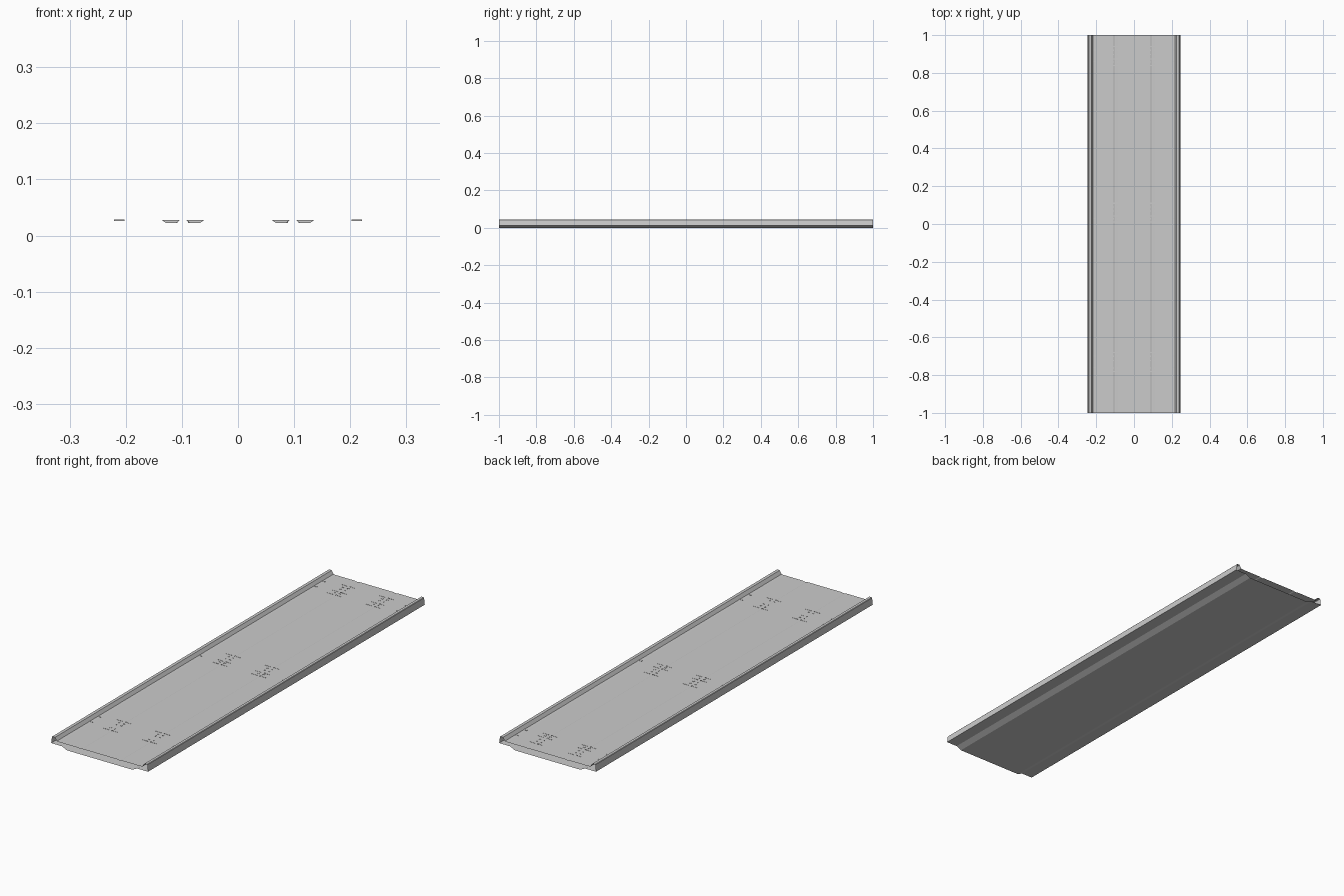
import bpy, bmesh

if "Cube" in bpy.data.objects:
    bpy.data.objects.remove(bpy.data.objects["Cube"])

def make_object(name, bm):
    mesh = bpy.data.meshes.new(name)
    bm.to_mesh(mesh)
    bm.free()
    ob = bpy.data.objects.new(name, mesh)
    bpy.context.collection.objects.link(ob)
    return ob

def mirrored(half):
    # right half listed from centre outwards -> full profile, left to right
    return [(-x, z) for x, z in reversed(half)] + half

def extrude_sheet(name, profile, y0=-1.0, y1=1.0, flip=False):
    bm = bmesh.new()
    a = [bm.verts.new((x, y0, z)) for x, z in profile]
    b = [bm.verts.new((x, y1, z)) for x, z in profile]
    for i in range(len(profile) - 1):
        f = bm.faces.new((a[i], a[i + 1], b[i + 1], b[i]))
        if flip:
            f.normal_flip()
    return make_object(name, bm)

def add_plate(bm, x0, x1, y, depth, z0, z1, taper=0.0):
    # small pressed plate, narrower at the bottom
    lo = [bm.verts.new((x, yy, z0)) for x, yy in (
        (x0 + taper, y - depth / 2), (x1 - taper, y - depth / 2),
        (x1 - taper, y + depth / 2), (x0 + taper, y + depth / 2))]
    hi = [bm.verts.new((x, yy, z1)) for x, yy in (
        (x0, y - depth / 2), (x1, y - depth / 2),
        (x1, y + depth / 2), (x0, y + depth / 2))]
    bm.faces.new(lo[::-1])
    bm.faces.new(hi)
    for i in range(4):
        j = (i + 1) % 4
        bm.faces.new((lo[i], lo[j], hi[j], hi[i]))

# deck with two shallow grooves, raised rims and outer flanges
extrude_sheet("deck_and_rims", mirrored([
    (0.088, 0.027), (0.092, 0.025), (0.104, 0.025), (0.108, 0.027),
    (0.205, 0.027), (0.217, 0.028), (0.226, 0.043), (0.229, 0.044),
    (0.239, 0.044), (0.241, 0.042), (0.245, 0.012)]))

# underside shell with a shallow lowered middle
extrude_sheet("underside", mirrored([
    (0.165, 0.0), (0.19, 0.012), (0.245, 0.012)]), flip=True)

# pressed slot plates, three groups along the deck on each side
bm = bmesh.new()
for top, rows in ((0.94, (0, 0.067, 0.10)), (0.11, (0, 0.067, 0.10)),
                  (-0.68, (0, 0.10))):
    for s in (-1, 1):
        for r in rows:
            for xa, xb in ((0.06, 0.093), (0.103, 0.136)):
                x0, x1 = sorted((s * xa, s * xb))
                add_plate(bm, x0, x1, top - r, 0.006, 0.022, 0.0278, 0.008)
        for r in (0.02, 0.042, 0.082):
            for xc in (0.086, 0.111):
                add_plate(bm, s * xc - 0.004, s * xc + 0.004,
                          top - r, 0.006, 0.022, 0.0278, 0.001)
make_object("deck_slots", bm)

# small tabs at the foot of each rim
bm = bmesh.new()
for y in (0.92, 0.86, 0.03, -0.70, -0.76):
    for s in (-1, 1):
        x0, x1 = sorted((s * 0.202, s * 0.221))
        add_plate(bm, x0, x1, y, 0.005, 0.026, 0.0285)
make_object("rim_tabs", bm)
